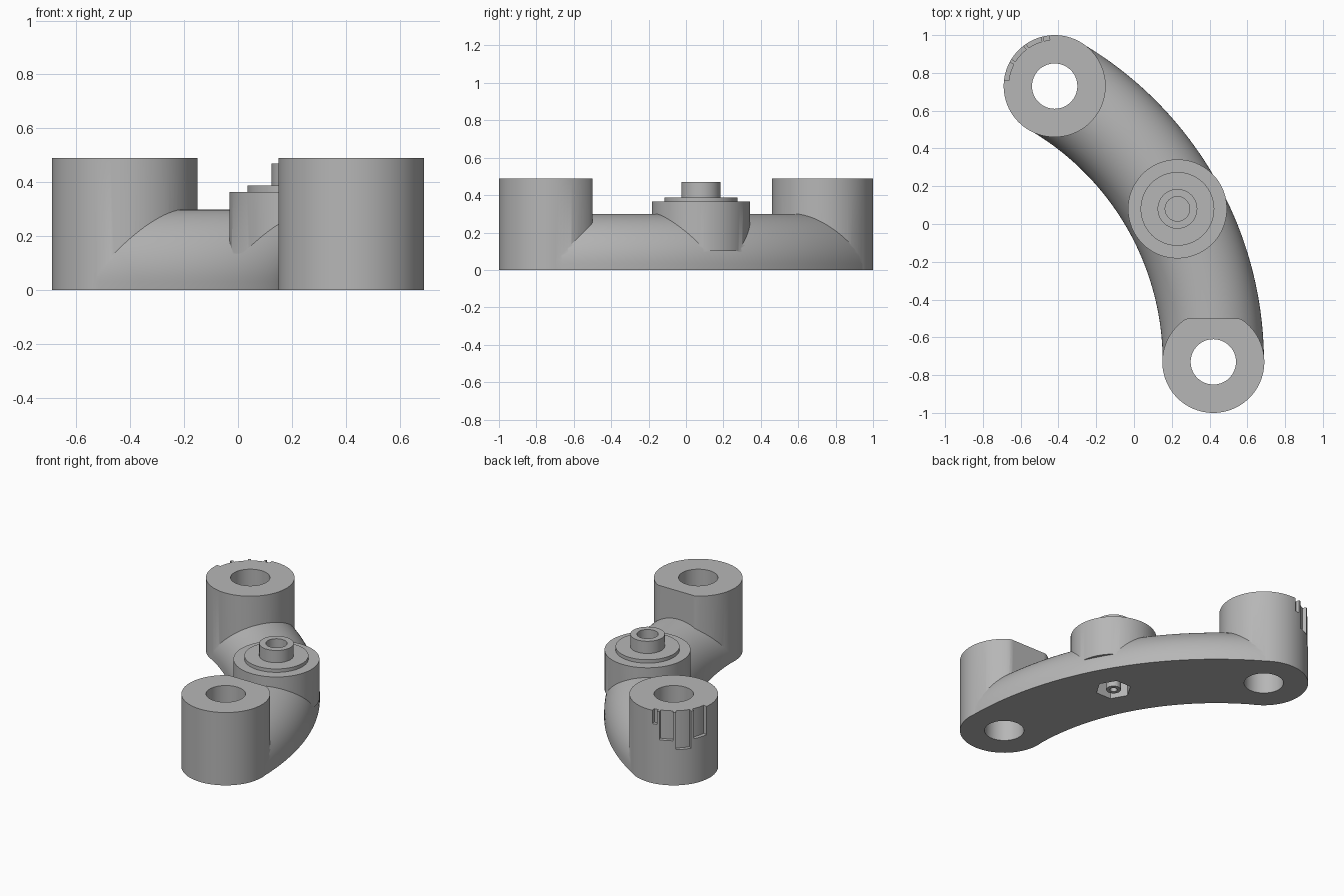
import bpy, bmesh
from math import sin, cos, pi, radians, sqrt

old = bpy.data.objects.get("Cube")
if old:
    bpy.data.objects.remove(old, do_unlink=True)

grey = bpy.data.materials.new("plain_grey")
grey.use_nodes = True
colour = (0.47, 0.47, 0.47, 1)
grey.diffuse_color = colour
grey.node_tree.nodes["Principled BSDF"].inputs["Base Color"].default_value = colour

# Main dimensions
BACK, FRONT, PIVOT = (-0.42, 0.73), (0.42, -0.73), (0.23, 0.08)
BOSS_R, BOSS_H, BORE_R = 0.27, 0.49, 0.12
BEND = 1.689


def to_object(name, bm):
    bmesh.ops.recalc_face_normals(bm, faces=bm.faces)
    mesh = bpy.data.meshes.new(name)
    bm.to_mesh(mesh)
    bm.free()
    mesh.materials.append(grey)
    obj = bpy.data.objects.new(name, mesh)
    bpy.context.collection.objects.link(obj)
    return obj


def prism(name, outline, z0, z1):
    bm = bmesh.new()
    base = bm.faces.new([bm.verts.new((x, y, z0)) for x, y in outline])
    top = bmesh.ops.extrude_face_region(bm, geom=[base])["geom"]
    verts = [v for v in top if isinstance(v, bmesh.types.BMVert)]
    bmesh.ops.translate(bm, verts=verts, vec=(0, 0, z1 - z0))
    return to_object(name, bm)


def ring(centre, radius, sides=96, flat=9):
    """Circle outline, optionally cut flat on its +y side."""
    return [(centre[0] + radius * cos(2 * pi * i / sides),
             centre[1] + min(flat, radius * sin(2 * pi * i / sides)))
            for i in range(sides)]


def cylinder(name, centre, radius, z0, z1, sides=96):
    return prism(name, ring(centre, radius, sides), z0, z1)


def sector(name, centre, a0, a1, r0, r1, z0, z1):
    steps = [radians(a0 + (a1 - a0) * i / 8) for i in range(9)]
    pts = [(r0, a) for a in steps] + [(r1, a) for a in reversed(steps)]
    return prism(name, [(centre[0] + r * cos(a), centre[1] + r * sin(a))
                        for r, a in pts], z0, z1)


def combine(target, tool, operation):
    """Apply a boolean and discard the helper."""
    tool.hide_render = True
    mod = target.modifiers.new("combine", 'BOOLEAN')
    mod.operation, mod.solver, mod.object = operation, 'EXACT', tool
    graph = bpy.context.evaluated_depsgraph_get()
    mesh = bpy.data.meshes.new_from_object(target.evaluated_get(graph))
    target.modifiers.clear()
    target.data = mesh
    bpy.data.objects.remove(tool, do_unlink=True)


# Curved arm: flat-bottomed round section swept through sixty degrees
def curved_arm():
    bm = bmesh.new()
    half, rise = 0.268, 0.032
    section = [(half, 0)] + [(half * cos(pi * i / 40), rise + half * sin(pi * i / 40))
                             for i in range(41)] + [(-half, 0)]
    rows = []
    for i in range(61):
        a = radians(i * 59.8 / 60)
        rows.append([bm.verts.new((FRONT[0] - BEND + (BEND + s) * cos(a),
                                   FRONT[1] + (BEND + s) * sin(a), z))
                     for s, z in section])
    n = len(section)
    for r, q in zip(rows, rows[1:]):
        for j in range(n):
            k = (j + 1) % n
            bm.faces.new((r[j], r[k], q[k], q[j]))
    bm.faces.new(rows[0])
    bm.faces.new(rows[-1])
    return to_object("curved_lever_arm", bm)


arm = curved_arm()

# End bosses; the front one has a flat facing the pivot
back_boss = cylinder("back_boss", BACK, BOSS_R, 0, BOSS_H)

# Shallow recessed panels around the back boss rim
for a0, a1, z0 in ((96, 103, 0.4), (106, 124, 0.3), (128, 148, 0.24), (152, 173, 0.3)):
    panel = sector("rim_recess", BACK, a0, a1, BOSS_R - 0.025, 0.3, z0, 0.6)
    combine(back_boss, panel, 'DIFFERENCE')

combine(arm, back_boss, 'UNION')
combine(arm, prism("front_boss", ring(FRONT, BOSS_R, flat=0.23), 0, BOSS_H), 'UNION')

# Stepped pivot in the middle
for name, radius, z0, z1 in (("pivot_boss", 0.262, 0.1, 0.365),
                             ("pivot_washer", 0.195, 0.2, 0.388),
                             ("pivot_spindle", 0.105, 0.2, 0.47)):
    combine(arm, cylinder(name, PIVOT, radius, z0, z1), 'UNION')

# Through bores, blind spindle hole and hexagonal pocket underneath
for centre in (BACK, FRONT):
    combine(arm, cylinder("bore", centre, BORE_R, -0.1, 0.7, 64), 'DIFFERENCE')
combine(arm, cylinder("spindle_hole", PIVOT, 0.065, 0.22, 0.7, 48), 'DIFFERENCE')
combine(arm, cylinder("hex_pocket", PIVOT, 0.11, -0.1, 0.1, 6), 'DIFFERENCE')

# Hollow stud inside the pocket
stud = cylinder("pocket_stud", PIVOT, 0.045, 0, 0.14, 32)
combine(stud, cylinder("stud_hole", PIVOT, 0.022, -0.1, 0.09, 24), 'DIFFERENCE')
combine(arm, stud, 'UNION')

bpy.ops.object.select_all(action='DESELECT')
arm.select_set(True)
bpy.context.view_layer.objects.active = arm
bpy.ops.object.shade_smooth_by_angle(angle=radians(30))
